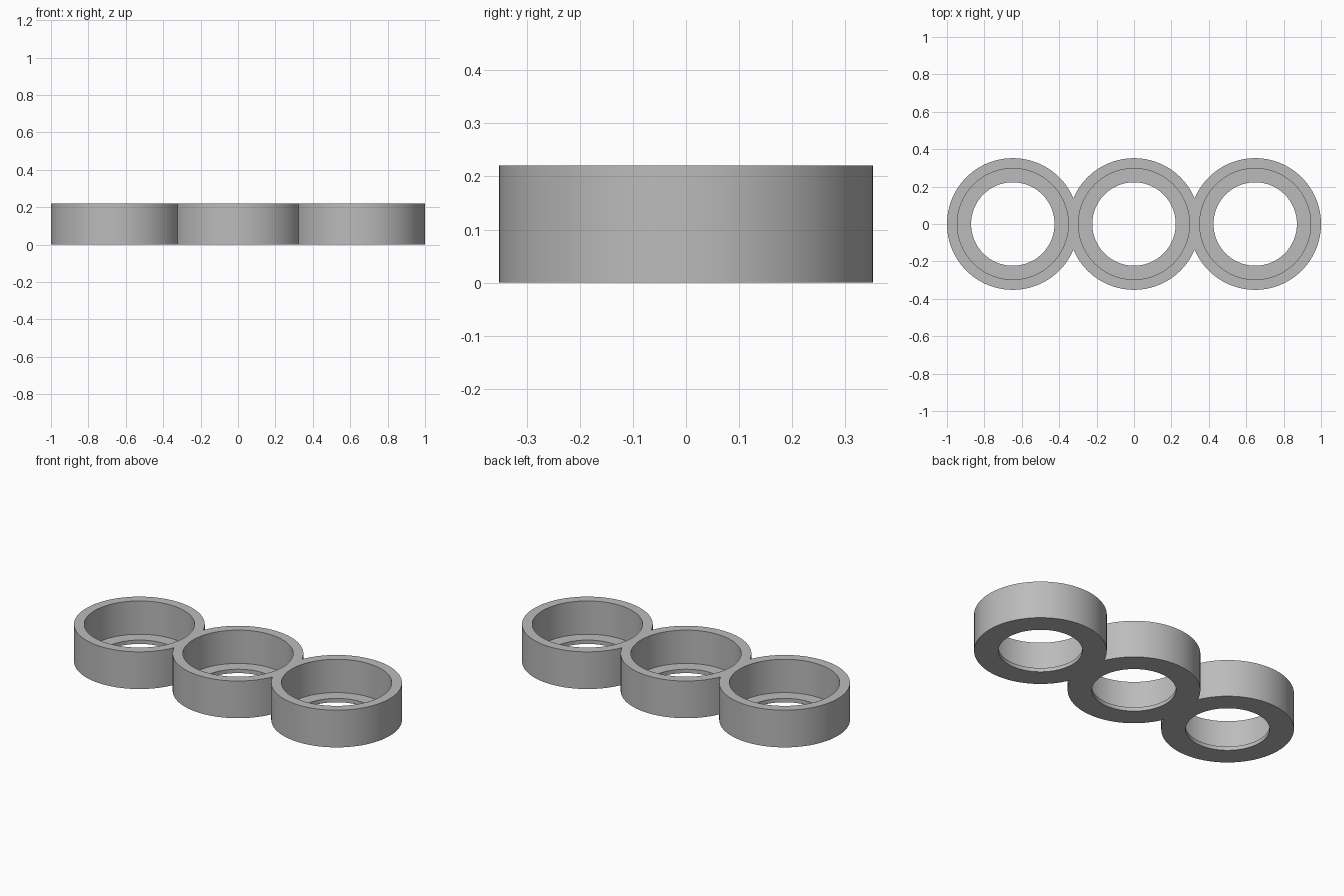
import bpy

cube = bpy.data.objects.get("Cube")
if cube:
    bpy.data.objects.remove(cube, do_unlink=True)

OUTER, BORE, HOLE = 0.352, 0.297, 0.223
SPACING, HEIGHT, FLOOR = 0.648, 0.221, 0.023

grey = bpy.data.materials.new("plain_grey")
grey.use_nodes = True
colour = (0.5, 0.5, 0.5, 1)
grey.diffuse_color = colour
grey.node_tree.nodes["Principled BSDF"].inputs["Base Color"].default_value = colour


def cylinder(name, x, radius, bottom, top):
    bpy.ops.mesh.primitive_cylinder_add(
        vertices=96, radius=radius, depth=top - bottom,
        location=(x, 0, (bottom + top) / 2))
    obj = bpy.context.object
    obj.name = name
    obj.data.materials.append(grey)
    return obj


def combine(target, tool, operation):
    bpy.context.view_layer.objects.active = target
    mod = target.modifiers.new(operation.lower(), "BOOLEAN")
    mod.operation = operation
    mod.solver = "EXACT"
    mod.object = tool
    bpy.ops.object.modifier_apply(modifier=mod.name)
    bpy.data.objects.remove(tool, do_unlink=True)


# Three overlapping round cups fused into one body
holder = cylinder("triple_ring_holder", 0, OUTER, 0, HEIGHT)
for side in (-1, 1):
    combine(holder, cylinder("side_cup", side * SPACING, OUTER, 0, HEIGHT), "UNION")

# Wide bore above a thin floor lip, with a smaller hole through the floor
for i in (-1, 0, 1):
    combine(holder, cylinder("bore_cutter", i * SPACING, BORE, FLOOR, HEIGHT + 0.1), "DIFFERENCE")
    combine(holder, cylinder("hole_cutter", i * SPACING, HOLE, -0.1, HEIGHT), "DIFFERENCE")

bpy.ops.object.select_all(action="DESELECT")
holder.select_set(True)
bpy.context.view_layer.objects.active = holder
bpy.ops.object.shade_smooth_by_angle(angle=0.5)
